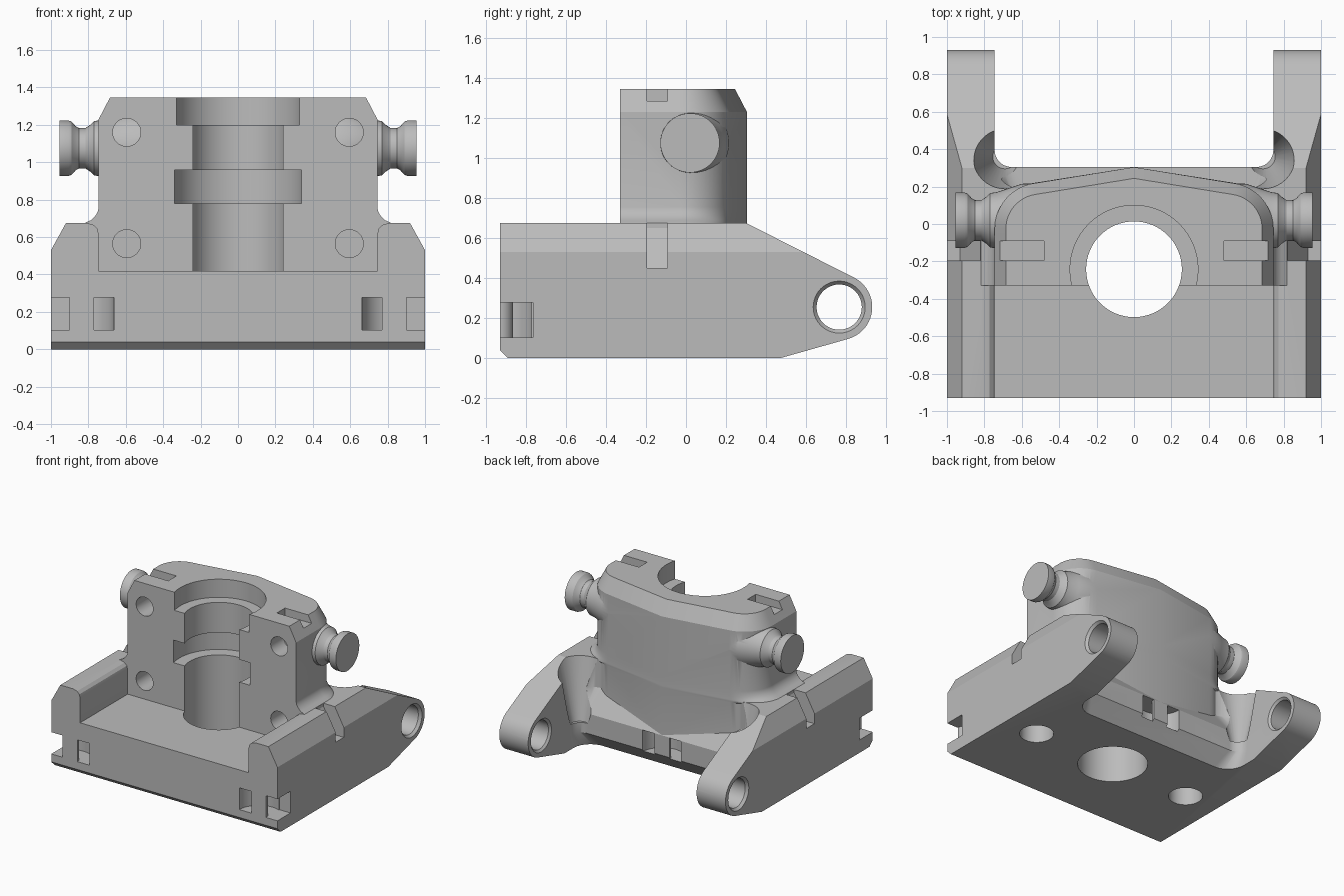
import bpy, bmesh, math
from mathutils import Vector

if "Cube" in bpy.data.objects:
    bpy.data.objects.remove(bpy.data.objects["Cube"])

grey = bpy.data.materials.new("grey plastic")
grey.diffuse_color = (0.5, 0.5, 0.5, 1)
grey.use_nodes = True
grey.node_tree.nodes["Principled BSDF"].inputs["Base Color"].default_value = grey.diffuse_color


def loft(name, rings):
    """Closed solid through a list of equal-length 3D rings."""
    bm = bmesh.new()
    loops = [[bm.verts.new(p) for p in r] for r in rings]
    n = len(loops[0])
    for a, b in zip(loops, loops[1:]):
        for i in range(n):
            j = (i + 1) % n
            bm.faces.new((a[i], a[j], b[j], b[i]))
    bm.faces.new(loops[0][::-1])
    bm.faces.new(loops[-1])
    bmesh.ops.recalc_face_normals(bm, faces=bm.faces[:])
    me = bpy.data.meshes.new(name)
    bm.to_mesh(me)
    bm.free()
    me.materials.append(grey)
    ob = bpy.data.objects.new(name, me)
    bpy.context.collection.objects.link(ob)
    return ob


def place(axis, u, v, w):
    return {'x': (w, u, v), 'y': (u, w, v), 'z': (u, v, w)}[axis]


def prism(name, pts, axis, lo, hi):
    return loft(name, [[place(axis, u, v, w) for u, v in pts] for w in (lo, hi)])


def lathe(name, axis, cu, cv, profile, n=48):
    """Solid of revolution; profile is a list of (position along axis, radius)."""
    return loft(name, [[place(axis, cu + r * math.cos(2 * math.pi * i / n),
                              cv + r * math.sin(2 * math.pi * i / n), w)
                        for i in range(n)] for w, r in profile])


def arc(cx, cy, r, a0, a1, n=12):
    return [(cx + r * math.cos(math.radians(a0 + (a1 - a0) * i / n)),
             cy + r * math.sin(math.radians(a0 + (a1 - a0) * i / n))) for i in range(n + 1)]


def box_pts(u0, u1, v0, v1):
    return [(u0, v0), (u1, v0), (u1, v1), (u0, v1)]


def combine(target, tool, op):
    m = target.modifiers.new("bool", 'BOOLEAN')
    m.operation = op
    m.solver = 'EXACT'
    m.object = tool
    bpy.context.view_layer.update()
    deps = bpy.context.evaluated_depsgraph_get()
    me = bpy.data.meshes.new_from_object(target.evaluated_get(deps))
    target.modifiers.clear()
    target.data = me
    bpy.data.objects.remove(tool)


def cut(target, tool):
    combine(target, tool, 'DIFFERENCE')


def flip(pts, s):
    return [(s * u, v) for u, v in pts]


# base: side outline with rounded hinge arms, limited by the chamfered front outline
side = [(-.93, .04), (-.89, 0), (.47, 0)] + arc(.765, .255, .165, -74, 63, 20) + [(.30, .675), (-.93, .675)]
body = prism("carriage_body", side, 'x', -1, 1)
front = [(-1, -.1), (1, -.1), (1, .53), (.92, .675), (.92, .8), (-.92, .8), (-.92, .675), (-1, .53)]
combine(body, prism("outline", front, 'y', -1.2, 1.2), 'INTERSECT')

# front channel with rounded rail edges
half = [(.745, .42), (.745, .615), (.752, .645), (.772, .665), (.81, .676), (.81, .8)]
cut(body, prism("channel", half + [(-x, z) for x, z in reversed(half)], 'y', -1.2, -.33))


# gap between the arms, with a chamfered lower edge and sloped shelf
def gap_ring(z, y0, r):
    right = [(.745, 1.3)] + arc(.745 - r, y0 + r, r, 0, -90)
    return [(x, y, z) for x, y in right + [(-x, y) for x, y in reversed(right)]]


cut(body, loft("arm_gap", [gap_ring(-.02, .19, .16), gap_ring(.12, .305, .09), gap_ring(.28, .305, .09),
                           gap_ring(.45, .19, .14), gap_ring(.9, .19, .14)]))


# tower: lofted outline with flared foot and chamfered top
def tower_ring(z, flare=0, inset=0):
    r = .245 - inset
    right = [(.745 - inset + flare, -.33)]
    for i, (x, y) in enumerate(arc(.5, -.025, r, 0, 81, 14)):
        right.append((x + flare * math.cos(math.radians(81 * i / 14)), y))
    left = [(-x, y) for x, y in reversed(right)]
    return [(x, y, z) for x, y in right + [(0, .304 - inset)] + left]


tower = loft("tower", [tower_ring(.2), tower_ring(.655), tower_ring(.665, .085), tower_ring(.678, .07),
                       tower_ring(.69, .042), tower_ring(.713, .018), tower_ring(.735, .005),
                       tower_ring(.755), tower_ring(1.23), tower_ring(1.345, 0, .06)])
combine(body, tower, 'UNION')

# stepped bore through tower and base
step = [(-.1, .256), (.78, .256), (.78, .35), (.96, .35), (.96, .256), (1.2, .256), (1.2, .342), (1.5, .342)]
cut(body, lathe("bore", 'z', 0, -.242, step, 64))

# tie channels: half rings cut into the back centre and both front corners
ring = arc(0, 0, .172, 0, 180, 20) + arc(0, 0, .066, 180, 0, 20)


def tie_channel(cx, cy, sy):
    pts = [(cx + x, cy + sy * y + (-sy * .02 if y < 1e-6 else 0)) for x, y in ring]
    cut(body, prism("tie_channel", pts, 'z', .103, .277))


tie_channel(0, .305, -1)

for s in (1, -1):
    # conical relief where the arm meets the base
    cut(body, lathe("relief", 'z', s * .69, .36, [(.2, .065), (.665, .17), (.7, .177)], 40))
    # front corner tie channel opening to the side
    tie_channel(s * .835, -.93, 1)
    cut(body, prism("corner_slot", flip(box_pts(.901, 1.1, -1, -.765), s), 'z', .103, .277))
    # strap grooves over the rail and tower top
    groove = [(.82, .9), (.82, .65), (.93, .45), (1.1, .45), (1.1, .9)]
    rail_groove = prism("rail_groove", flip(groove, s), 'y', -.195, -.092)
    cut(body, rail_groove)
    cut(body, prism("tower_groove", flip(box_pts(.48, .9, 1.285, 1.5), s), 'y', -.195, -.092))
    # bolt holes in the tower face
    for z in (.565, 1.16):
        cut(body, lathe("bolt_hole", 'y', s * .595, z, [(-.5, .075), (-.06, .075)], 32))
    # bottom pockets
    cut(body, lathe("bottom_pocket", 'z', s * .71, -.26, [(-.1, .125), (.3, .125)], 32))
    # hinge hole with chamfered rims
    hinge = [(.7, .13), (.745, .13), (.76, .113), (.98, .113), (1.0, .13), (1.05, .13)]
    cut(body, lathe("hinge_hole", 'x', .765, .255, [(s * w, r) for w, r in hinge], 40))
    # side spool pin
    pin = [(.45, .2), (.6, .195), (.68, .168), (.735, .15), (.77, .145), (.79, .125), (.815, .108),
           (.85, .107), (.87, .12), (.89, .142), (.905, .148), (.955, .148)]
    combine(body, lathe("pin", 'x', .02, 1.075, [(s * w, r) for w, r in pin]), 'UNION')

bpy.context.view_layer.objects.active = body
body.select_set(True)
bpy.ops.object.shade_smooth_by_angle(angle=math.radians(25))
